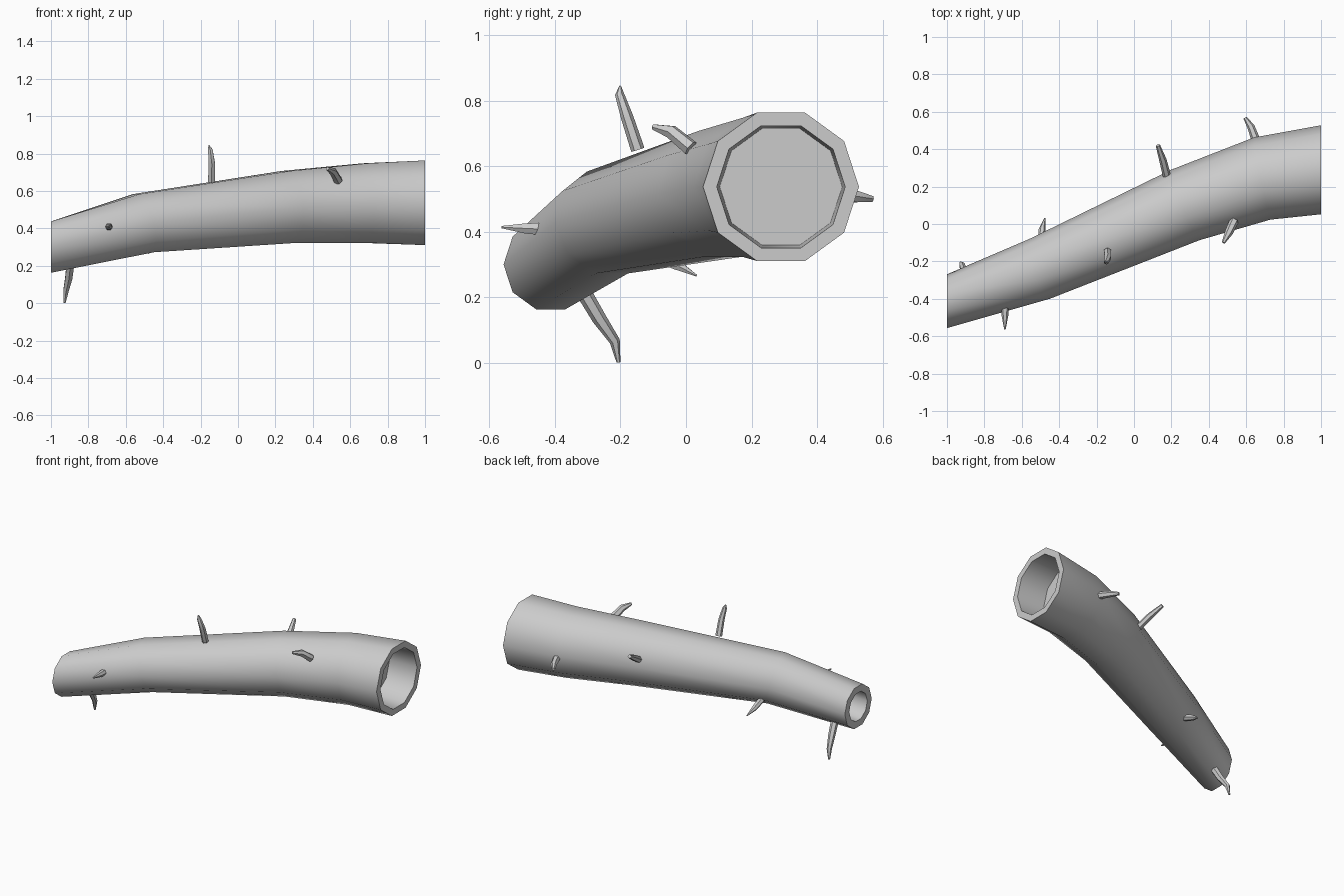
import bpy, bmesh
from math import cos, sin, pi, radians
from mathutils import Vector

if "Cube" in bpy.data.objects:
    bpy.data.objects.remove(bpy.data.objects["Cube"], do_unlink=True)

grey = bpy.data.materials.new("pale_grey")
grey.use_nodes = True
grey.diffuse_color = (0.6, 0.6, 0.6, 1)
grey.node_tree.nodes["Principled BSDF"].inputs["Base Color"].default_value = (0.6, 0.6, 0.6, 1)


def loft(name, stations, sides):
    """Closed skin through rings given as (centre, radius, axis)."""
    bm = bmesh.new()
    rings = []
    for centre, radius, axis in stations:
        t = Vector(axis).normalized()
        helper = Vector((0, 0, 1)) if abs(t.z) < 0.8 else Vector((1, 0, 0))
        u = helper.cross(t).normalized()
        v = t.cross(u)
        rings.append([bm.verts.new(Vector(centre) + radius * (
            u * cos(2 * pi * i / sides) + v * sin(2 * pi * i / sides)))
            for i in range(sides)])
    for a, b in zip(rings, rings[1:]):
        for i in range(sides):
            j = (i + 1) % sides
            bm.faces.new((a[i], a[j], b[j], b[i]))
    bm.faces.new(rings[0][::-1])
    bm.faces.new(rings[-1])
    bmesh.ops.recalc_face_normals(bm, faces=bm.faces)
    mesh = bpy.data.meshes.new(name)
    bm.to_mesh(mesh)
    bm.free()
    mesh.materials.append(grey)
    obj = bpy.data.objects.new(name, mesh)
    bpy.context.collection.objects.link(obj)
    bpy.ops.object.select_all(action='DESELECT')
    obj.select_set(True)
    bpy.context.view_layer.objects.active = obj
    bpy.ops.object.shade_smooth_by_angle(angle=radians(50))
    return obj


def twig(name, path, radii):
    """Short tapered stub that follows a bent path."""
    pts = [Vector(p) for p in path]
    last = len(pts) - 1
    loft(name, [(p, r, pts[min(k + 1, last)] - pts[max(k - 1, 0)])
                for k, (p, r) in enumerate(zip(pts, radii))], 6)


# Log: bent trunk with a recess in each cut end
X = (1, 0, 0)
small_end, large_end = (-1, -0.413, 0.30), (1, 0.29, 0.537)
loft("hollow_log", [
    ((-0.8, -0.36, 0.345), 0.095, X),
    (small_end, 0.097, X),
    (small_end, 0.144, X),
    ((-0.505, -0.24, 0.428), 0.169, (1, 0.35, 0.28)),
    ((0.275, 0.102, 0.515), 0.203, (1, 0.4, 0.1)),
    ((0.685, 0.243, 0.535), 0.224, (1, 0.2, 0.03)),
    (large_end, 0.238, X),
    (large_end, 0.196, X),
    ((0.8, 0.29, 0.537), 0.187, X),
], 10)

# Twig stubs around the trunk
twig("top_twig", [(-0.142, -0.147, 0.65), (-0.14, -0.18, 0.75),
                  (-0.148, -0.203, 0.82), (-0.156, -0.201, 0.845)],
     (0.021, 0.019, 0.014, 0.003))
twig("upper_front_twig", [(0.535, 0.015, 0.655), (0.507, -0.045, 0.705),
                          (0.478, -0.1, 0.72)], (0.025, 0.022, 0.009))
twig("front_thorn", [(-0.69, -0.44, 0.408), (-0.69, -0.49, 0.41),
                     (-0.69, -0.563, 0.414)], (0.021, 0.018, 0.004))
twig("bottom_twig", [(-0.895, -0.315, 0.22), (-0.905, -0.265, 0.135),
                     (-0.92, -0.217, 0.065), (-0.927, -0.206, 0.001)],
     (0.024, 0.022, 0.016, 0.006))
twig("back_twig", [(0.18, 0.24, 0.55), (0.155, 0.34, 0.61),
                   (0.128, 0.42, 0.655)], (0.022, 0.02, 0.012))
twig("lower_back_thorn", [(-0.495, -0.11, 0.335), (-0.492, -0.03, 0.3),
                          (-0.477, 0.032, 0.266)], (0.021, 0.018, 0.003))
twig("rear_twig", [(0.655, 0.44, 0.52), (0.625, 0.52, 0.507),
                   (0.594, 0.568, 0.5)], (0.024, 0.02, 0.01))
